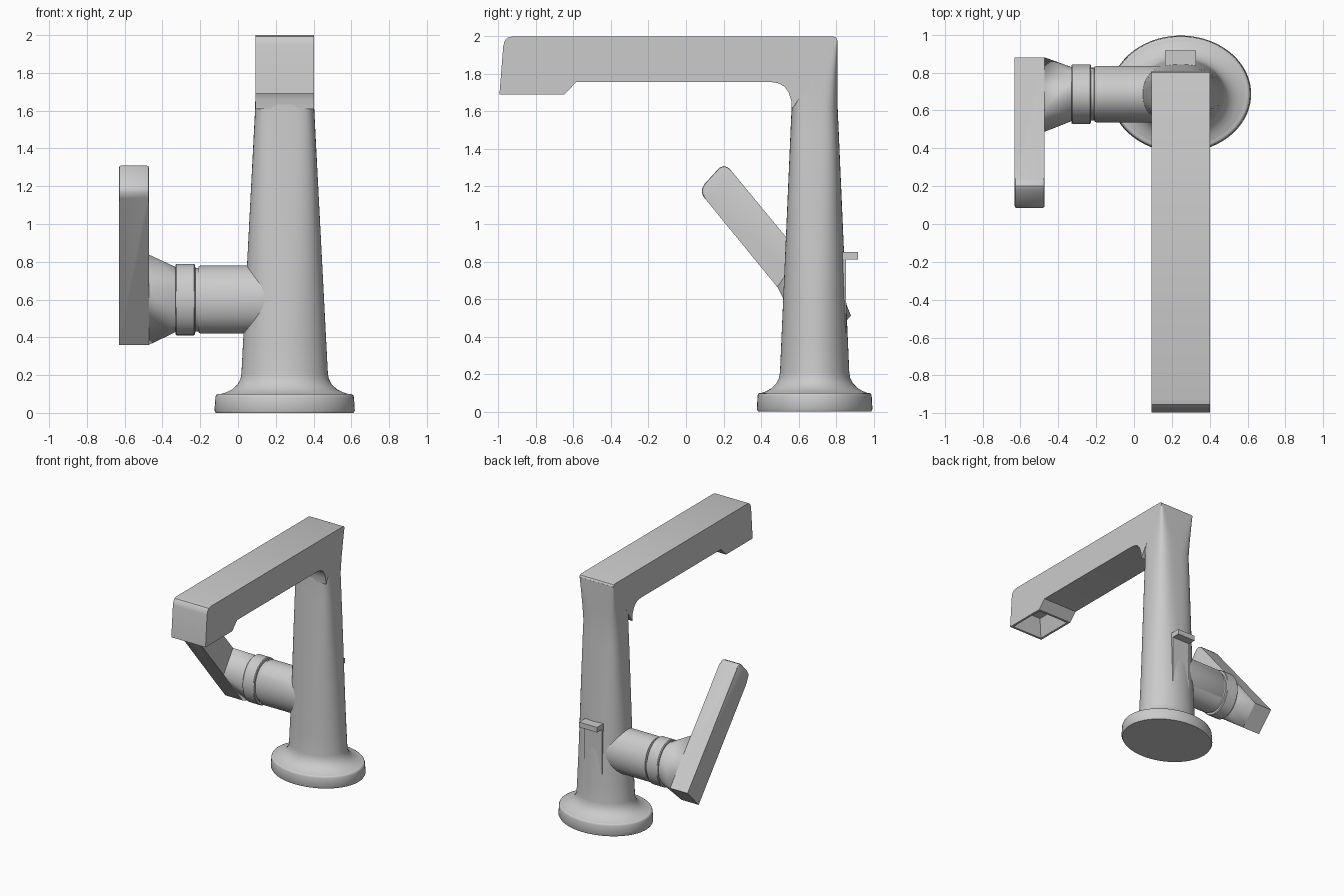
import bpy, bmesh, math
from mathutils import Vector

if "Cube" in bpy.data.objects:
    bpy.data.objects.remove(bpy.data.objects["Cube"])

CX, CY, SQ = 0.247, 0.686, 0.83   # column axis and depth squash
N = 64


def finish(name, bm, angle=30):
    bmesh.ops.recalc_face_normals(bm, faces=bm.faces[:])
    me = bpy.data.meshes.new(name)
    bm.to_mesh(me)
    bm.free()
    for p in me.polygons:
        p.use_smooth = True
    me.set_sharp_from_angle(angle=math.radians(angle))
    ob = bpy.data.objects.new(name, me)
    bpy.context.collection.objects.link(ob)
    return ob


def loft(rings):
    bm = bmesh.new()
    loops = [[bm.verts.new(p) for p in r] for r in rings]
    for a, b in zip(loops, loops[1:]):
        n = len(a)
        for i in range(n):
            bm.faces.new((a[i], a[(i + 1) % n], b[(i + 1) % n], b[i]))
    bm.faces.new(loops[0])
    bm.faces.new(loops[-1])
    return bm


def extrude_yz(profile, x0, x1):
    return loft([[(x, y, z) for y, z in profile] for x in (x0, x1)])


def superellipse(z, rx, ry, n):
    ring = []
    for i in range(N):
        t = 2 * math.pi * (i + 0.5) / N
        c, s = math.cos(t), math.sin(t)
        ring.append((CX + rx * math.copysign(abs(c) ** (2 / n), c),
                     CY + ry * math.copysign(abs(s) ** (2 / n), s), z))
    return ring


def ring_x(x, r):
    return [(x, CY + r * SQ * math.cos(2 * math.pi * i / N),
             0.60 + r * math.sin(2 * math.pi * i / N)) for i in range(N)]


# base flange
flange = [(0, 0.365), (0.012, 0.372), (0.085, 0.367), (0.095, 0.363), (0.1, 0.352)]
finish("base_flange", loft([superellipse(z, r, r * SQ, 2) for z, r in flange]), 50)

# column: flared round foot blending to a rectangular top
sections = [(0.098, 0.345, 0.286, 2), (0.108, 0.312, 0.258, 2), (0.125, 0.277, 0.229, 2),
            (0.15, 0.25, 0.205, 2), (0.18, 0.234, 0.19, 2), (0.21, 0.229, 0.185, 2.05)]
for i in range(1, 11):
    t = i / 10
    sections.append((0.21 + 1.41 * t, 0.229 - 0.073 * t, 0.185 - 0.062 * t, 2.05 + 1.6 * t * t))
sections += [(1.74, 0.155, 0.1225, 5), (1.86, 0.155, 0.1225, 9), (1.98, 0.155, 0.1225, 40)]
finish("column", loft([superellipse(*s) for s in sections]), 40)

# spout arm with recessed outlet
arm = [(-0.995, 1.69), (-0.975, 1.945), (-0.968, 1.975), (-0.953, 1.993), (-0.925, 2.0),
       (0.785, 2.0), (0.80, 1.995), (0.8085, 1.978), (0.565, 1.61), (0.561, 1.66),
       (0.548, 1.70), (0.525, 1.733), (0.495, 1.75), (0.455, 1.757),
       (-0.585, 1.757), (-0.65, 1.69)]
bm = extrude_yz(arm, 0.092, 0.402)
bmesh.ops.recalc_face_normals(bm, faces=bm.faces[:])
outlet = [f for f in bm.faces if f.normal.z < -0.9 and f.calc_center_median().y < -0.6]
bmesh.ops.inset_region(bm, faces=outlet, thickness=0.025)
bmesh.ops.inset_region(bm, faces=outlet, thickness=0.075, depth=-0.13)
finish("spout", bm)

# valve body and collar along x
barrel = [(0.2, 0.18), (-0.2, 0.18), (-0.209, 0.174), (-0.21, 0.168), (-0.226, 0.168),
          (-0.227, 0.184), (-0.233, 0.189), (-0.325, 0.189), (-0.331, 0.184)]
finish("valve_barrel", loft([ring_x(x, r) for x, r in barrel]))

# neck blending the round collar into the lever
foot = [(0.735, 0.36), (0.88, 0.51), (0.61, 0.838), (0.487, 0.665)]
bm = bmesh.new()
for p in ring_x(-0.33, 0.172) + [(-0.472, y, z) for y, z in foot]:
    bm.verts.new(p)
bmesh.ops.convex_hull(bm, input=bm.verts[:])
finish("lever_neck", bm, 25)

# slanted lever with softened tip
lever = [(0.735, 0.36), (0.88, 0.51), (0.24, 1.286), (0.222, 1.303), (0.20, 1.309),
         (0.178, 1.3), (0.1, 1.215), (0.085, 1.188), (0.085, 1.165), (0.096, 1.142)]
bm = extrude_yz(lever, -0.63, -0.472)
tip = [e for e in bm.edges if all(v.co.z > 1.13 for v in e.verts)
       and abs(e.verts[0].co.x - e.verts[1].co.x) < 0.01]
bmesh.ops.bevel(bm, geom=tip, offset=0.01, segments=2, affect='EDGES', profile=0.5)
finish("lever", bm)

# drain pull rod and knob on the back
for name, y0, y1, z0, z1 in (("pull_rod", 0.76, 0.852, 0.42, 0.83),
                             ("pull_knob", 0.83, 0.917, 0.81, 0.852)):
    finish(name, extrude_yz([(y0, z0), (y1, z0), (y1, z1), (y0, z1)], 0.165, 0.327))
